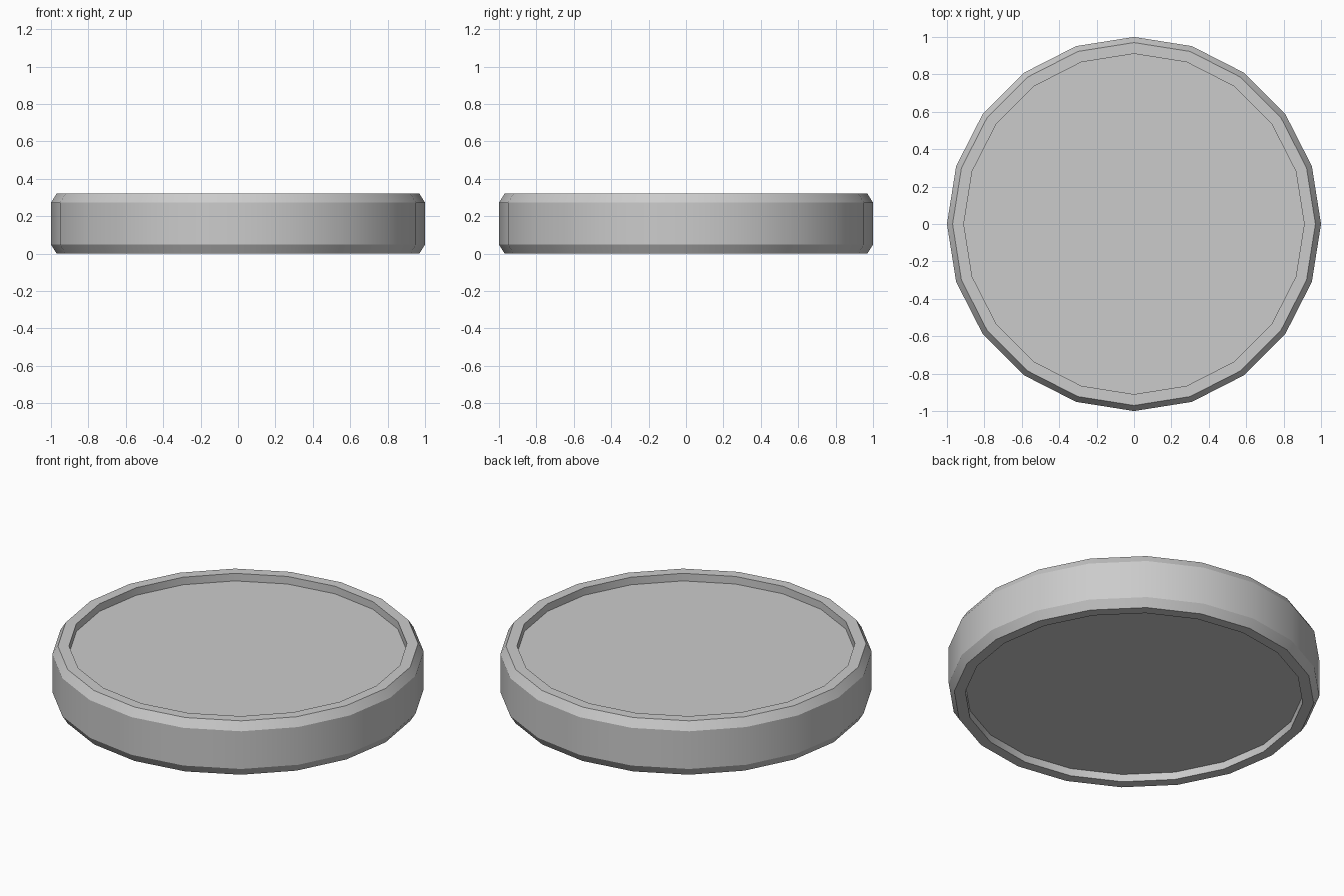
import bpy, bmesh, math

if "Cube" in bpy.data.objects:
    bpy.data.objects.remove(bpy.data.objects["Cube"])

SIDES = 20
# Closed half-profile (radius, z) from the lower recess to the upper recess
PROFILE = [(0.91, 0.045), (0.91, 0.0), (0.97, 0.0), (1.0, 0.048),
           (1.0, 0.272), (0.97, 0.32), (0.91, 0.32), (0.91, 0.275)]

# Chamfered disc with a shallow recess on both faces
bm = bmesh.new()
rings = []
for r, z in PROFILE:
    rings.append([bm.verts.new((r * math.cos(2 * math.pi * i / SIDES),
                                r * math.sin(2 * math.pi * i / SIDES), z))
                  for i in range(SIDES)])
for a, b in zip(rings, rings[1:]):
    for i in range(SIDES):
        j = (i + 1) % SIDES
        bm.faces.new((a[i], a[j], b[j], b[i]))

# Recess floors
bm.faces.new(rings[0][::-1])
bm.faces.new(rings[-1])
bmesh.ops.recalc_face_normals(bm, faces=bm.faces)

mesh = bpy.data.meshes.new("recessed_disc")
bm.to_mesh(mesh)
bm.free()
disc = bpy.data.objects.new("recessed_disc", mesh)
bpy.context.collection.objects.link(disc)

# Smooth around the sides, sharp at the chamfers
bpy.context.view_layer.objects.active = disc
disc.select_set(True)
bpy.ops.object.shade_smooth_by_angle(angle=math.radians(25))
